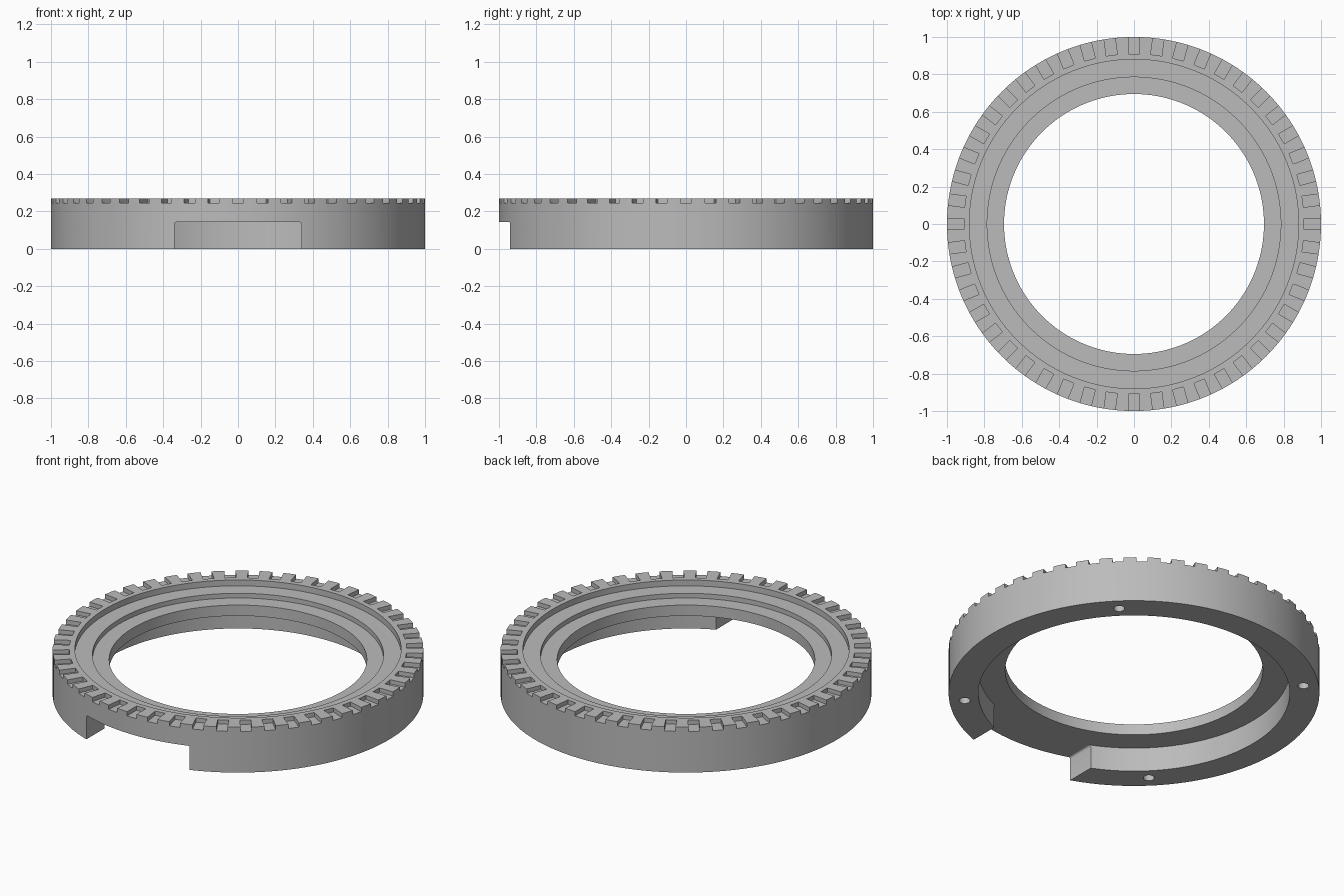
import bpy, bmesh, math
from mathutils import Matrix, Vector

cube = bpy.data.objects.get("Cube")
if cube:
    bpy.data.objects.remove(cube, do_unlink=True)

SEGMENTS = 192
SLOTS = 48
HEIGHT = 0.27
CEILING = 0.143

grey = bpy.data.materials.new("plain grey")
grey.use_nodes = True
colour = (0.5, 0.5, 0.5, 1)
grey.diffuse_color = colour
grey.node_tree.nodes["Principled BSDF"].inputs["Base Color"].default_value = colour


def make_object(name, bm):
    bmesh.ops.recalc_face_normals(bm, faces=bm.faces)
    mesh = bpy.data.meshes.new(name)
    bm.to_mesh(mesh)
    bm.free()
    mesh.materials.append(grey)
    obj = bpy.data.objects.new(name, mesh)
    bpy.context.collection.objects.link(obj)
    return obj


def add_box(bm, low, high, turn=0.0):
    low, high = Vector(low), Vector(high)
    matrix = (Matrix.Rotation(turn, 4, "Z") @ Matrix.Translation((low + high) / 2)
              @ Matrix.Diagonal((*(high - low), 1)))
    return bmesh.ops.create_cube(bm, size=1, matrix=matrix)["verts"]


# Stepped ring body: (radius, height) section turned about z
section = [(0.84, 0), (1, 0), (1, HEIGHT), (0.88, HEIGHT), (0.88, 0.235),
           (0.785, 0.235), (0.785, 0.207), (0.695, 0.207),
           (0.695, CEILING), (0.84, CEILING)]
bm = bmesh.new()
rings = []
for i in range(SEGMENTS):
    a = math.tau * i / SEGMENTS
    rings.append([bm.verts.new((r * math.cos(a), r * math.sin(a), z)) for r, z in section])
for i, ring in enumerate(rings):
    after = rings[(i + 1) % SEGMENTS]
    for j in range(len(section)):
        k = (j + 1) % len(section)
        bm.faces.new((ring[j], after[j], after[k], ring[k]))
body = make_object("slotted_ring", bm)

# Radial slots around the top rim
bm = bmesh.new()
for i in range(SLOTS):
    add_box(bm, (0.91, -0.03, 0.245), (1.1, 0.03, 0.35), math.tau * i / SLOTS)

# Front opening through the skirt, with slightly rounded upper corners
notch = add_box(bm, (-0.34, -1.1, -0.1), (0.34, -0.74, CEILING))
edges = [e for e in {e for v in notch for e in v.link_edges}
         if all(v.co.z > 0 for v in e.verts) and abs(e.verts[0].co.x - e.verts[1].co.x) < 0.01]
bmesh.ops.bevel(bm, geom=edges, offset=0.012, segments=3, profile=0.5, affect="EDGES")

# Four round holes in the underside
for i in range(4):
    a = math.radians(45 + 90 * i)
    spot = Vector((0.917 * math.cos(a), 0.917 * math.sin(a), 0))
    bmesh.ops.create_cone(bm, cap_ends=True, segments=32, radius1=0.03, radius2=0.03,
                          depth=0.24, matrix=Matrix.Translation(spot))
cutter = make_object("ring_cutter", bm)
cutter.hide_render = True

# Cut the body and remove the helper
cut = body.modifiers.new("cuts", "BOOLEAN")
cut.operation = "DIFFERENCE"
cut.solver = "EXACT"
cut.object = cutter
bpy.ops.object.select_all(action="DESELECT")
body.select_set(True)
bpy.context.view_layer.objects.active = body
bpy.ops.object.modifier_apply(modifier=cut.name)
bpy.data.objects.remove(cutter, do_unlink=True)

bpy.ops.object.shade_smooth_by_angle(angle=math.radians(30))
